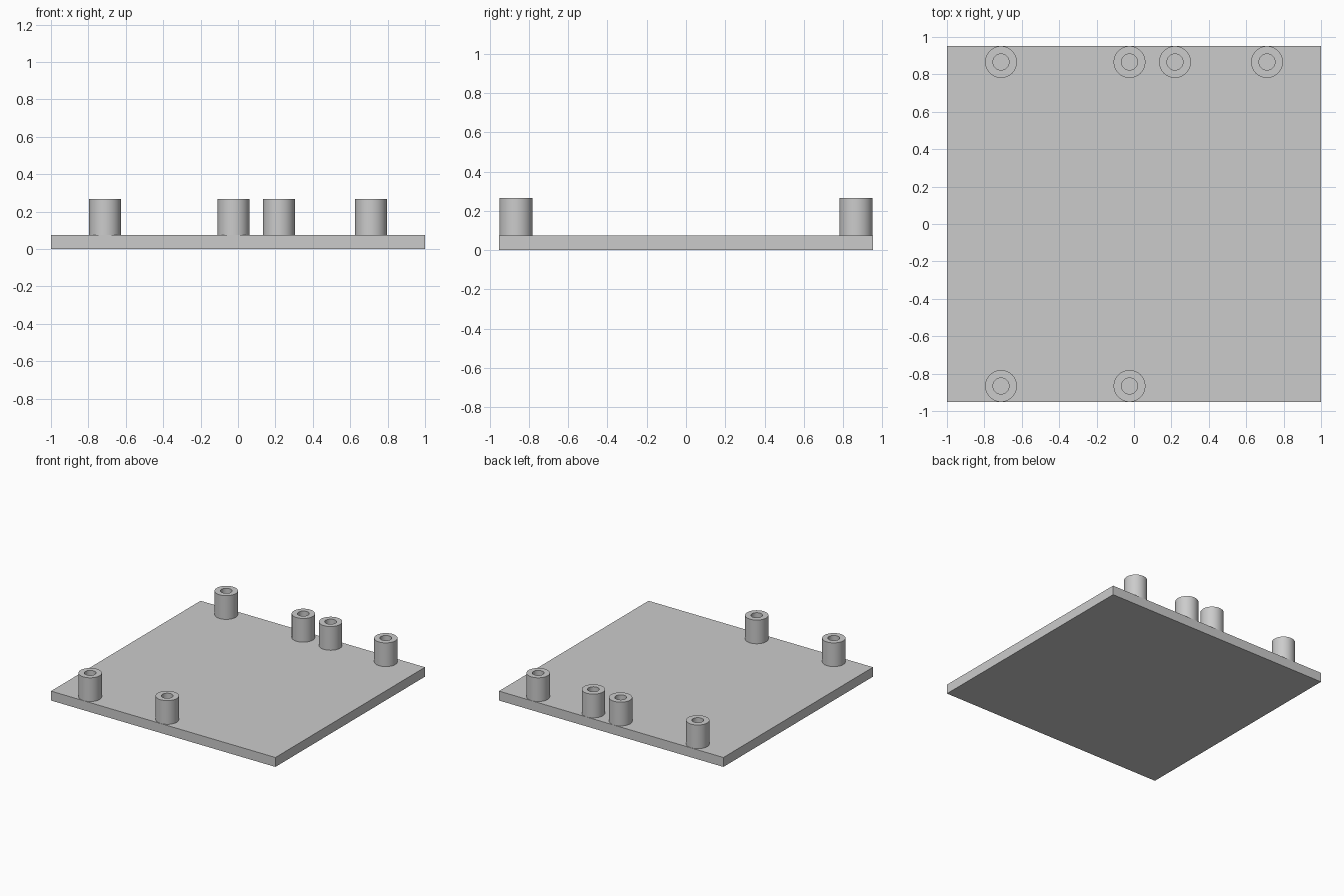
import bpy
import bmesh
import math
from mathutils import Matrix

cube = bpy.data.objects.get("Cube")
if cube:
    bpy.data.objects.remove(cube, do_unlink=True)

PLATE_TOP = 0.076
POST_TOP = 0.267
OUTER, INNER = 0.085, 0.043
SEGMENTS = 48

grey = bpy.data.materials.new("light_grey")
grey.use_nodes = True
colour = (0.6, 0.6, 0.6, 1)
grey.diffuse_color = colour
grey.node_tree.nodes["Principled BSDF"].inputs["Base Color"].default_value = colour


def finish(bm, name, location=(0, 0, 0)):
    bmesh.ops.recalc_face_normals(bm, faces=bm.faces)
    mesh = bpy.data.meshes.new(name)
    bm.to_mesh(mesh)
    bm.free()
    mesh.materials.append(grey)
    obj = bpy.data.objects.new(name, mesh)
    obj.location = location
    bpy.context.collection.objects.link(obj)
    return obj


# Flat base plate
bm = bmesh.new()
bmesh.ops.create_cube(bm, size=1, matrix=Matrix.Translation((0, 0, PLATE_TOP / 2))
                      @ Matrix.Diagonal((2, 1.904, PLATE_TOP, 1)))
finish(bm, "base_plate")


# Hollow post: spin the wall profile, open down to the plate
def add_post(name, x, y):
    bm = bmesh.new()
    profile = [(OUTER, PLATE_TOP), (OUTER, POST_TOP), (INNER, POST_TOP), (INNER, PLATE_TOP)]
    verts = [bm.verts.new((r, 0, z)) for r, z in profile]
    edges = [bm.edges.new(pair) for pair in zip(verts, verts[1:] + verts[:1])]
    bmesh.ops.spin(bm, geom=verts + edges, cent=(0, 0, 0), axis=(0, 0, 1),
                   angle=math.tau, steps=SEGMENTS, use_merge=True)
    bmesh.ops.remove_doubles(bm, verts=bm.verts, dist=0.0001)
    post = finish(bm, name, (x, y, 0))
    bpy.ops.object.select_all(action="DESELECT")
    post.select_set(True)
    bpy.context.view_layer.objects.active = post
    bpy.ops.object.shade_smooth_by_angle(angle=math.radians(30))


# Rows of posts along the back and front edges
ROW_Y = 0.866
for i, x in enumerate((-0.711, -0.024, 0.219, 0.711), 1):
    add_post(f"back_post_{i}", x, ROW_Y)
for i, x in enumerate((-0.711, -0.024), 1):
    add_post(f"front_post_{i}", x, -ROW_Y)
